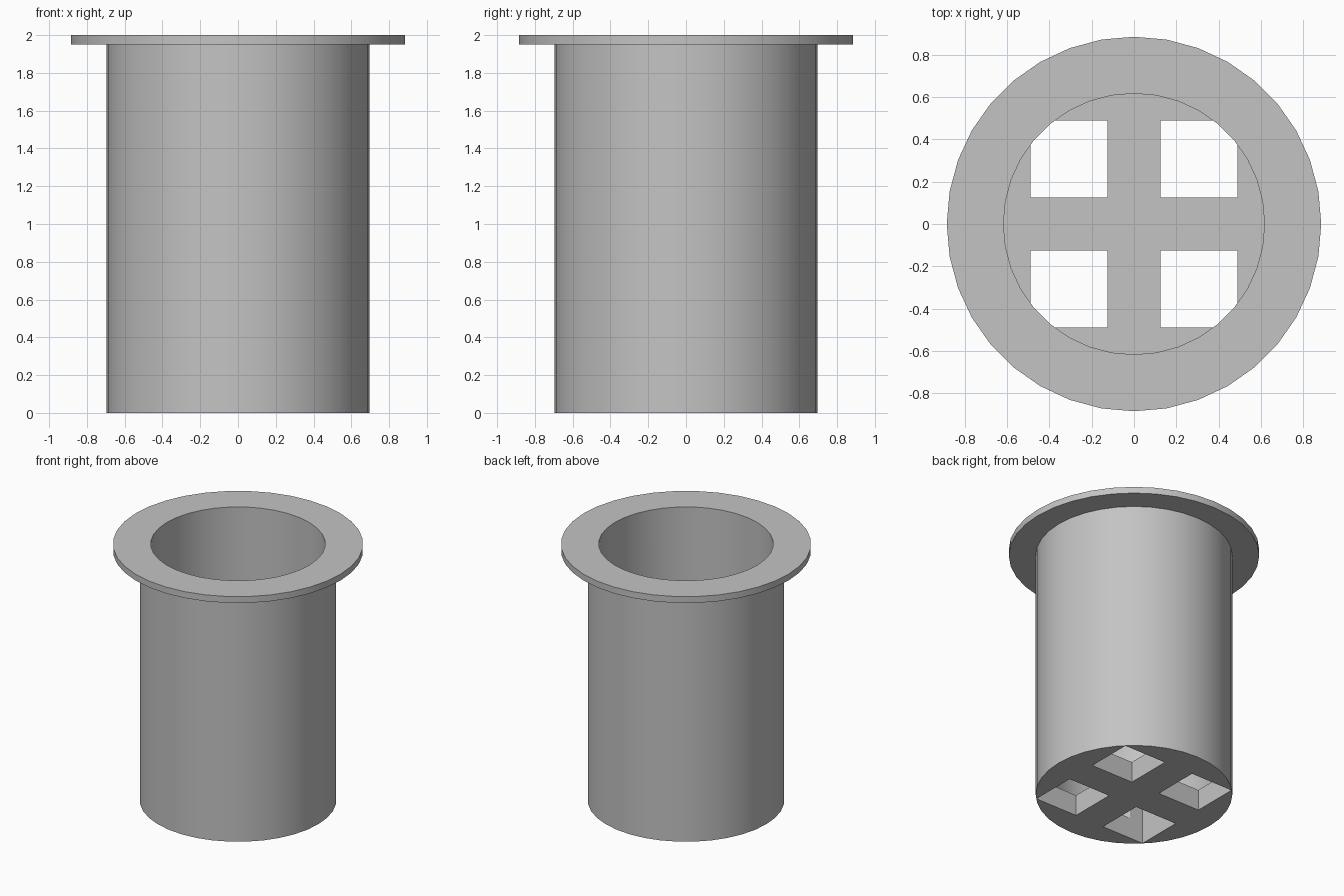
import bpy
import bmesh
import math
from mathutils import Matrix, Vector

if "Cube" in bpy.data.objects:
    bpy.data.objects.remove(bpy.data.objects["Cube"], do_unlink=True)

SIDES = 36
R_TUBE, R_BORE, R_FLANGE = 0.695, 0.617, 0.885
FLOOR, FLANGE_Z, TOP = 0.163, 1.95, 2.0
HOLE_IN, HOLE_OUT, HOLE_TOP = 0.125, 0.489, 0.4

grey = bpy.data.materials.new("plain grey")
grey.use_nodes = True
colour = (0.55, 0.55, 0.55, 1)
grey.diffuse_color = colour
grey.node_tree.nodes["Principled BSDF"].inputs["Base Color"].default_value = colour


def add_object(name, bm):
    bmesh.ops.recalc_face_normals(bm, faces=bm.faces)
    mesh = bpy.data.meshes.new(name)
    bm.to_mesh(mesh)
    bm.free()
    mesh.materials.append(grey)
    obj = bpy.data.objects.new(name, mesh)
    bpy.context.collection.objects.link(obj)
    return obj


# Flanged cup: closed-bottom tube and rim turned from one profile
profile = [(R_TUBE, 0), (R_TUBE, FLANGE_Z), (R_FLANGE, FLANGE_Z),
           (R_FLANGE, TOP), (R_BORE, TOP), (R_BORE, FLOOR)]
bm = bmesh.new()
rings = []
for r, z in profile:
    angles = [2 * math.pi * i / SIDES for i in range(SIDES)]
    rings.append([bm.verts.new((r * math.cos(a), r * math.sin(a), z)) for a in angles])
for low, high in zip(rings, rings[1:]):
    for i in range(SIDES):
        j = (i + 1) % SIDES
        bm.faces.new((low[i], low[j], high[j], high[i]))
bm.faces.new(rings[0])
bm.faces.new(rings[-1])
cup = add_object("flanged_cup", bm)

# Four square drain holes, also notching the wall corners from below
bm = bmesh.new()
size = HOLE_OUT - HOLE_IN
mid = (HOLE_OUT + HOLE_IN) / 2
for sx in (-1, 1):
    for sy in (-1, 1):
        place = Matrix.Translation(Vector((sx * mid, sy * mid, HOLE_TOP / 2 - 0.05)))
        scale = Matrix.Diagonal((size, size, HOLE_TOP + 0.1, 1))
        bmesh.ops.create_cube(bm, size=1, matrix=place @ scale)
cutter = add_object("drain_hole_cutter", bm)
cutter.hide_render = True

cut = cup.modifiers.new("drain holes", "BOOLEAN")
cut.operation = "DIFFERENCE"
cut.solver = "EXACT"
cut.object = cutter

bpy.ops.object.select_all(action="DESELECT")
bpy.context.view_layer.objects.active = cup
cup.select_set(True)
bpy.ops.object.modifier_apply(modifier=cut.name)
bpy.data.objects.remove(cutter, do_unlink=True)
bpy.ops.object.shade_smooth_by_angle(angle=math.radians(30))
